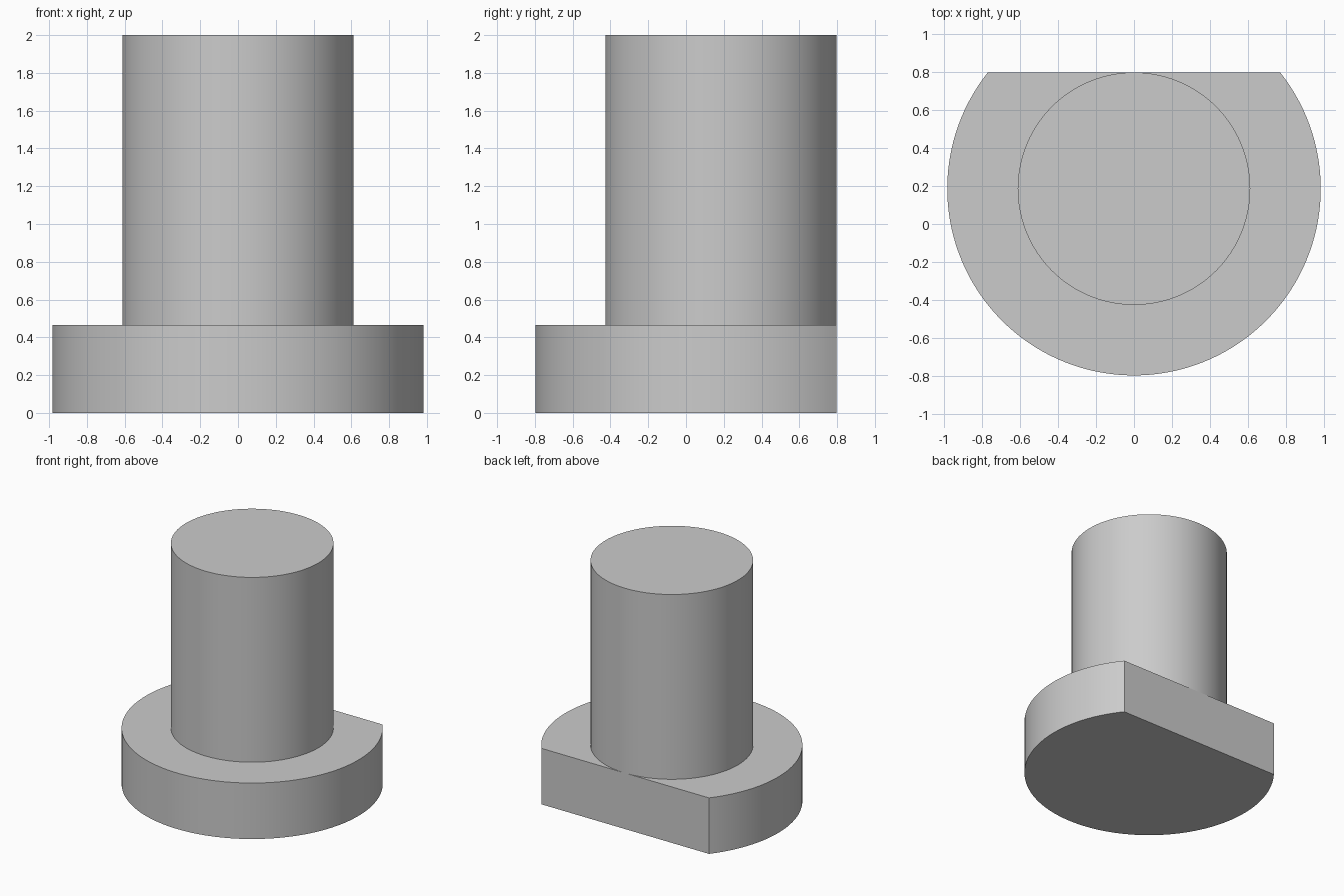
import bpy
import bmesh
from math import asin, cos, sin, pi, radians

cube = bpy.data.objects.get("Cube")
if cube:
    bpy.data.objects.remove(cube, do_unlink=True)

AXIS_Y = 0.186
FLAT_Y = 0.798
HEAD_RADIUS = 0.983
SHAFT_RADIUS = FLAT_Y - AXIS_Y
HEAD_TOP = 0.465
TOP = 2.0

grey = bpy.data.materials.new("plain grey")
grey.use_nodes = True
colour = (0.6, 0.6, 0.6, 1.0)
grey.diffuse_color = colour
grey.node_tree.nodes["Principled BSDF"].inputs["Base Color"].default_value = colour


def arc(radius, start, end, steps):
    """Points along an arc around the shared axis, both ends included."""
    angles = [start + (end - start) * i / steps for i in range(steps + 1)]
    return [(radius * cos(a), AXIS_Y + radius * sin(a)) for a in angles]


def extrude_profile(name, points, bottom, top):
    """Closed prism from a counter-clockwise outline."""
    bm = bmesh.new()
    face = bm.faces.new([bm.verts.new((x, y, bottom)) for x, y in points])
    result = bmesh.ops.extrude_face_region(bm, geom=[face], use_keep_orig=True)
    raised = [v for v in result["geom"] if isinstance(v, bmesh.types.BMVert)]
    bmesh.ops.translate(bm, verts=raised, vec=(0, 0, top - bottom))
    bmesh.ops.recalc_face_normals(bm, faces=bm.faces[:])
    mesh = bpy.data.meshes.new(name)
    bm.to_mesh(mesh)
    bm.free()
    mesh.materials.append(grey)
    obj = bpy.data.objects.new(name, mesh)
    bpy.context.collection.objects.link(obj)
    bpy.ops.object.select_all(action="DESELECT")
    obj.select_set(True)
    bpy.context.view_layer.objects.active = obj
    bpy.ops.object.shade_smooth_by_angle(angle=radians(30))
    return obj


# Round head with one flat side at the back
flat = asin((FLAT_Y - AXIS_Y) / HEAD_RADIUS)
extrude_profile("flatted_head", arc(HEAD_RADIUS, pi - flat, 2 * pi + flat, 96), 0, HEAD_TOP)

# Shaft, touching the plane of the flat
extrude_profile("shaft", arc(SHAFT_RADIUS, 0, 2 * pi, 96)[:-1], HEAD_TOP, TOP)
